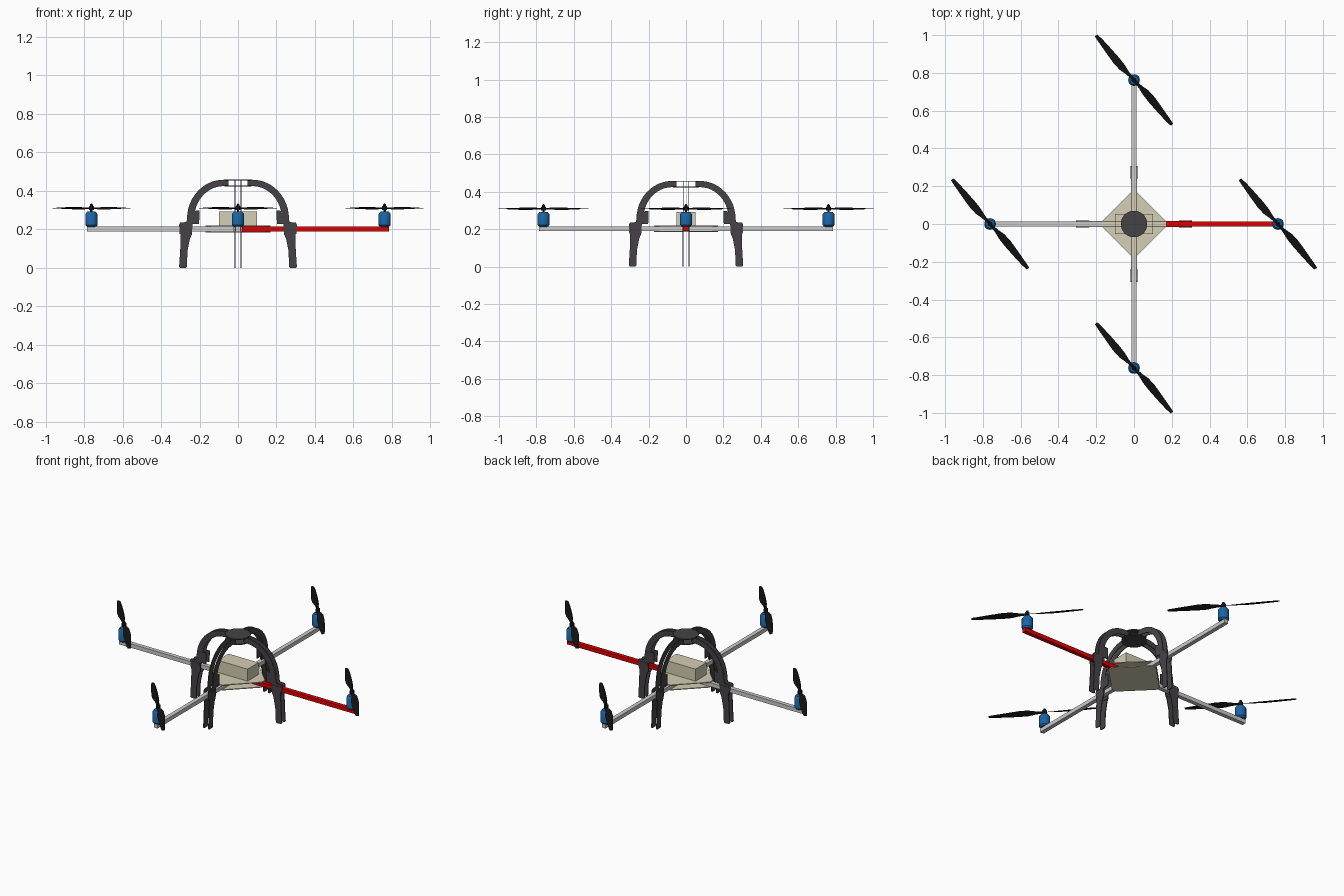
import bpy, bmesh
from math import sin, cos, pi, radians
from mathutils import Matrix, Vector

if "Cube" in bpy.data.objects:
    bpy.data.objects.remove(bpy.data.objects["Cube"])


def material(name, rgb):
    m = bpy.data.materials.new(name)
    m.diffuse_color = (*rgb, 1)
    m.use_nodes = True
    m.node_tree.nodes["Principled BSDF"].inputs["Base Color"].default_value = m.diffuse_color
    return m


DARK = material("dark_plastic", (0.06, 0.055, 0.06))
BLACK = material("black", (0.006, 0.006, 0.006))
BLUE = material("blue", (0.01, 0.13, 0.38))
RED = material("red", (0.75, 0.0, 0.0))
BEIGE = material("beige", (0.66, 0.62, 0.46))


def finish(name, bm, mat=None, smooth=False):
    bmesh.ops.recalc_face_normals(bm, faces=bm.faces)
    me = bpy.data.meshes.new(name)
    bm.to_mesh(me)
    bm.free()
    ob = bpy.data.objects.new(name, me)
    bpy.context.collection.objects.link(ob)
    if mat:
        me.materials.append(mat)
    if smooth:
        bpy.ops.object.select_all(action='DESELECT')
        ob.select_set(True)
        bpy.context.view_layer.objects.active = ob
        bpy.ops.object.shade_smooth_by_angle(angle=radians(40))
    return ob


def add_box(bm, x0, x1, y0, y1, z0, z1):
    m = Matrix.Translation(((x0 + x1) / 2, (y0 + y1) / 2, (z0 + z1) / 2))
    bmesh.ops.create_cube(bm, size=1, matrix=m @ Matrix.Diagonal((x1 - x0, y1 - y0, z1 - z0, 1)))


def add_prism(bm, pts, offset):
    """Extrude a closed outline of 3D points along offset."""
    f = bm.faces.new([bm.verts.new(p) for p in pts])
    r = bmesh.ops.extrude_face_region(bm, geom=[f], use_keep_orig=True)
    bmesh.ops.translate(bm, vec=offset, verts=[v for v in r["geom"] if isinstance(v, bmesh.types.BMVert)])
    bmesh.ops.triangulate(bm, faces=[g for g in bm.faces if len(g.verts) > 4])


def add_lathe(bm, profile, n=20):
    """Turn a (radius, height) profile around z."""
    vs = [bm.verts.new((r, 0, z)) for r, z in profile]
    es = [bm.edges.new(p) for p in zip(vs, vs[1:])]
    bmesh.ops.spin(bm, geom=vs + es, cent=(0, 0, 0), axis=(0, 0, 1), angle=2 * pi, steps=n)
    bmesh.ops.remove_doubles(bm, verts=bm.verts, dist=1e-5)


# Side outlines of the arched upper frame and the lower leg (x outward, z up)
steps = [i / 12 * pi / 2 for i in range(13)]
outer = [(0.075 + 0.19 * sin(a), 0.255 + 0.203 * cos(a)) for a in steps]
inner = [(0.075 + 0.153 * sin(a), 0.255 + 0.17 * cos(a)) for a in reversed(steps)]
ARCH = ([(0.05, 0.458)] + outer +
        [(0.268, 0.238), (0.3, 0.235), (0.306, 0.225), (0.303, 0.175), (0.24, 0.17),
         (0.236, 0.228), (0.202, 0.228), (0.2, 0.297), (0.222, 0.297)] +
        inner[1:] + [(0.05, 0.425)])
LEG = [(0.24, 0.222), (0.297, 0.222), (0.3, 0.1), (0.306, 0.006), (0.3, 0),
       (0.272, 0), (0.266, 0.006), (0.262, 0.09), (0.25, 0.15), (0.238, 0.18)]

# Propeller blade sections: radius, chord, pitch, sweep of the chord centre
BLADE = [(0.008, 0.014, 25, 0), (0.05, 0.022, 24, 0.002), (0.09, 0.04, 22, 0.004),
         (0.14, 0.043, 18, 0.004), (0.2, 0.036, 14, 0.002), (0.27, 0.026, 10, 0), (0.31, 0.017, 8, 0)]


def add_blade(bm, angle):
    rot = Matrix.Rotation(angle, 4, 'Z')
    rings = []
    for r, c, pitch, sweep in BLADE:
        ring = []
        for u, w in ((-0.5, 0), (-0.15, 0.1), (0.5, 0), (-0.15, -0.04)):
            p = Matrix.Rotation(radians(pitch), 4, 'X') @ Vector((0, u * c, w * c))
            ring.append(bm.verts.new(rot @ (p + Vector((r, sweep, 0.31)))))
        rings.append(ring)
    for a, b in zip(rings, rings[1:]):
        for i in range(4):
            j = (i + 1) % 4
            bm.faces.new((a[i], a[j], b[j], b[i]))
    bm.faces.new(rings[0])
    bm.faces.new(rings[-1])


MOTOR_R = 0.762
for k, side in enumerate(("right", "back", "left", "front")):
    turn = Matrix.Rotation(k * pi / 2, 4, 'Z')
    hub = Vector((MOTOR_R * cos(k * pi / 2), MOTOR_R * sin(k * pi / 2), 0))

    # Square tube arm
    bm = bmesh.new()
    add_box(bm, 0.02, 0.786, -0.0125, 0.0125, 0.19, 0.214)
    finish(side + "_arm", bm, RED if k == 0 else None).matrix_world = turn

    # Paired plates of the arch and the leg straddling the arm
    for part, outline, gap, thick in (("frame_arch", ARCH, 0.0127, 0.0045), ("leg", LEG, 0.014, 0.005)):
        bm = bmesh.new()
        for s in (-1, 1):
            add_prism(bm, [(x, s * gap, z) for x, z in outline], (0, s * thick, 0))
        finish(side + "_" + part, bm, DARK, True).matrix_world = turn

    # Motor can
    bm = bmesh.new()
    add_lathe(bm, [(0, 0.213), (0.023, 0.213), (0.031, 0.222), (0.031, 0.28), (0.022, 0.292), (0, 0.292)])
    finish(side + "_motor", bm, BLUE, True).location = hub

    # Propeller with shaft and hub nut
    bm = bmesh.new()
    add_lathe(bm, [(0, 0.29), (0.006, 0.29), (0.006, 0.3), (0.013, 0.3), (0.013, 0.319),
                   (0.008, 0.321), (0.007, 0.33), (0, 0.335)], 12)
    for a in (0, pi):
        add_blade(bm, a + radians(130.4))
    finish(side + "_propeller", bm, BLACK, True).location = hub

# Centre plates: squares turned 45 degrees with clipped corners
c, t = 0.17, 0.015
corners = [(c, -t), (c, t), (t, c), (-t, c), (-c, t), (-c, -t), (-t, -c), (t, -c)]
for name, z in (("lower_centre_plate", 0.185), ("upper_centre_plate", 0.214)):
    bm = bmesh.new()
    add_prism(bm, [(x, y, z) for x, y in corners], (0, 0, 0.005))
    finish(name, bm, BEIGE)

# Electronics box
bm = bmesh.new()
add_box(bm, -0.1, 0.1, -0.052, 0.052, 0.219, 0.292)
finish("electronics_box", bm, BEIGE)

# Two discs that clamp the arches at the top
for name, z in (("lower_top_disc", 0.423), ("upper_top_disc", 0.454)):
    bm = bmesh.new()
    add_lathe(bm, [(0, z), (0.07, z), (0.07, z + 0.005), (0, z + 0.005)], 32)
    finish(name, bm, DARK, True)
